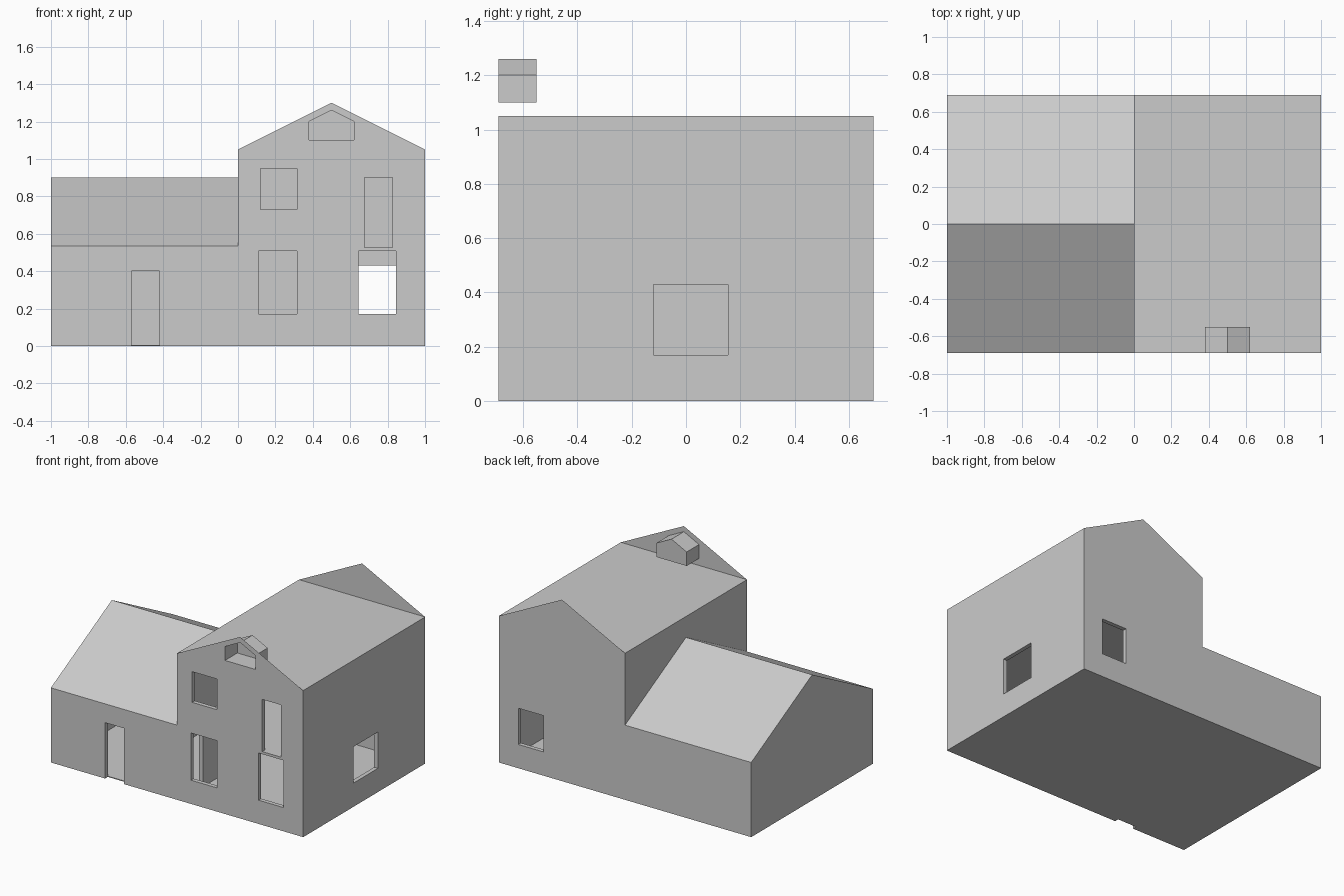
import bpy, bmesh

if "Cube" in bpy.data.objects:
    bpy.data.objects.remove(bpy.data.objects["Cube"])

T = 0.03      # wall thickness
D = 0.69      # half depth of the house


def mesh_object(name, verts, faces):
    mesh = bpy.data.meshes.new(name)
    mesh.from_pydata(verts, [], faces)
    bm = bmesh.new()
    bm.from_mesh(mesh)
    bmesh.ops.recalc_face_normals(bm, faces=bm.faces)
    bm.to_mesh(mesh)
    bm.free()
    obj = bpy.data.objects.new(name, mesh)
    bpy.context.collection.objects.link(obj)
    return obj


def prism(name, profile, x0, x1):
    """Extrude a (y, z) profile along x."""
    n = len(profile)
    verts = [(x, y, z) for x in (x0, x1) for y, z in profile]
    faces = [tuple(range(n)), tuple(range(n, 2 * n))]
    faces += [(i, (i + 1) % n, (i + 1) % n + n, i + n) for i in range(n)]
    return mesh_object(name, verts, faces)


def box(name, x, y, z):
    return prism(name, [(y[0], z[0]), (y[1], z[0]), (y[1], z[1]), (y[0], z[1])], *x)


def cut(obj, cutters):
    for c in cutters:
        c.hide_render = True
        mod = obj.modifiers.new("cut", 'BOOLEAN')
        mod.operation = 'DIFFERENCE'
        mod.solver = 'EXACT'
        mod.object = c
        bpy.context.view_layer.objects.active = obj
        bpy.ops.object.modifier_apply(modifier=mod.name)
        bpy.data.objects.remove(c)


FRONT = (-D - 0.05, -D + T + 0.01)
BACK = (D - T - 0.01, D + 0.05)

# Tall wing: two stacked rooms, windows, inner doorway
tall = box("tall_wing", (0, 1), (-D, D), (0, 1.05))
cutters = [box("room", (T, 1 - T), (-D + T, D - T), z)
           for z in ((0.006, 0.511), (0.524, 1.04))]
openings = [
    ((0.11, 0.315), FRONT, (0.17, 0.508)),
    ((0.645, 0.845), FRONT, (0.17, 0.508)),
    ((0.12, 0.315), FRONT, (0.73, 0.95)),
    ((0.675, 0.825), FRONT, (0.526, 0.90)),
    ((0.645, 0.845), BACK, (0.17, 0.43)),
    ((1 - T - 0.01, 1.05), (-0.12, 0.155), (0.17, 0.43)),
    ((-0.05, T + 0.01), (-0.60, -0.44), (0.007, 0.40)),
]
cut(tall, cutters + [box("opening", *o) for o in openings])


# Low wing: hollow gabled shell with a front door
def gable(y, floor, eave, ridge):
    return [(-y, floor), (y, floor), (y, eave), (0, ridge), (-y, eave)]


low = prism("low_wing", gable(D, 0, 0.535, 0.90), -1, 0)
cut(low, [prism("low_room", gable(D - T, 0.006, 0.541, 0.89), -1 + T, 0.05),
          box("door", (-0.57, -0.42), (-D - 0.05, -D + T), (-0.05, 0.40))])

# Rear gable: a thin upright triangle
mesh_object("rear_gable", [(0, D, 1.05), (1, D, 1.05), (0.5, D, 1.30)], [(0, 1, 2)])

# Front gable: two mirrored halves around the attic niche opening
half = [(0.5, 1.05), (0, 1.05), (-0, 1.30), (0.12, 1.10), (0.12, 1.20), (0, 1.26)]
order = [1, 0, 2, 5, 4, 3]
outline = [half[i] for i in order] + [(0, 1.10)]
verts = [(0.5 + s * x, -D, z) for s in (-1, 1) for x, z in outline]
front = mesh_object("front_gable", verts, [tuple(range(7)), tuple(range(7, 14))])
bm = bmesh.new()
bm.from_mesh(front.data)
bmesh.ops.remove_doubles(bm, verts=bm.verts, dist=0.0001)
bm.to_mesh(front.data)
bm.free()

# Attic niche: pocket behind the opening, closed at the back
niche = [(0.38, 1.10), (0.62, 1.10), (0.62, 1.20), (0.5, 1.26), (0.38, 1.20)]
verts = [(x, y, z) for y in (-D, -0.55) for x, z in niche]
sides = [(i, (i + 1) % 5, (i + 1) % 5 + 5, i + 5) for i in range(5)]
mesh_object("attic_niche", verts, sides + [(5, 6, 7, 8, 9)])
